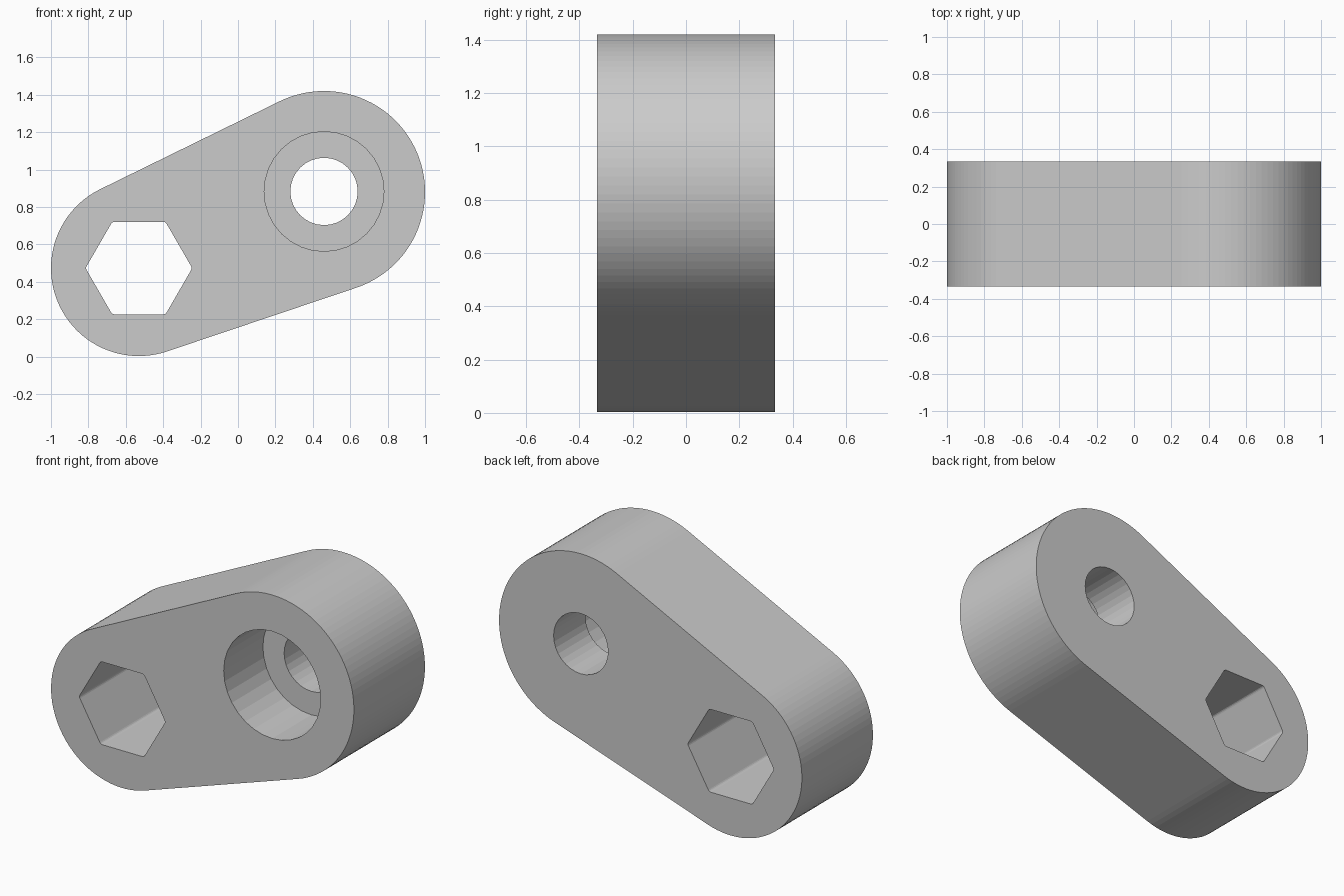
import bpy, bmesh, math

if "Cube" in bpy.data.objects:
    bpy.data.objects.remove(bpy.data.objects["Cube"])

HALF = 0.335                        # half the plate thickness
SMALL = (-0.53, 0.473, 0.47)        # x, z, radius of the hex end
BIG = (0.46, 0.88, 0.54)            # x, z, radius of the bored end

grey = bpy.data.materials.new("light grey")
grey.diffuse_color = (0.6, 0.6, 0.6, 1)
grey.use_nodes = True
grey.node_tree.nodes["Principled BSDF"].inputs["Base Color"].default_value = grey.diffuse_color


def arc(x, z, r, a0, a1, n):
    return [(x + r * math.cos(a0 + (a1 - a0) * i / n),
             z + r * math.sin(a0 + (a1 - a0) * i / n)) for i in range(n + 1)]


def prism(name, points, y0, y1):
    """Extrude an x-z outline from y0 to y1."""
    bm = bmesh.new()
    face = bm.faces.new([bm.verts.new((x, y0, z)) for x, z in points])
    ext = bmesh.ops.extrude_face_region(bm, geom=[face])
    moved = [g for g in ext["geom"] if isinstance(g, bmesh.types.BMVert)]
    bmesh.ops.translate(bm, verts=moved, vec=(0, y1 - y0, 0))
    bmesh.ops.recalc_face_normals(bm, faces=bm.faces)
    mesh = bpy.data.meshes.new(name)
    bm.to_mesh(mesh)
    bm.free()
    mesh.materials.append(grey)
    obj = bpy.data.objects.new(name, mesh)
    bpy.context.collection.objects.link(obj)
    return obj


def circle(x, z, r, n):
    return arc(x, z, r, 0, 2 * math.pi, n)[:-1]


# Link body: two end arcs joined by their common tangents
dx, dz = BIG[0] - SMALL[0], BIG[1] - SMALL[1]
tilt = math.atan2(dz, dx)
spread = math.acos((SMALL[2] - BIG[2]) / math.hypot(dx, dz))
outline = arc(*BIG, tilt - spread, tilt + spread, 52)
outline += arc(*SMALL, tilt + spread, tilt + 2 * math.pi - spread, 44)
body = prism("link_body", outline, -HALF, HALF)

# Hexagonal socket with slightly rounded corners
apothem, fillet = 0.247, 0.02
hexagon = []
for k in range(6):
    a = math.radians(60 * k)
    r = (apothem - fillet) / math.cos(math.pi / 6)
    hexagon += arc(SMALL[0] + r * math.cos(a), SMALL[1] + r * math.sin(a),
                   fillet, a - math.pi / 6, a + math.pi / 6, 3)

# Cutters: hex socket, through hole, front counterbore
bx, bz = BIG[0], BIG[1] + 0.003
cutters = [
    prism("hex_cutter", hexagon, -0.5, 0.5),
    prism("bore_cutter", circle(bx, bz, 0.18, 32), -0.5, 0.5),
    prism("counterbore_cutter", circle(bx, bz, 0.32, 32), -0.5, -HALF + 0.37),
]
for cutter in cutters:
    cutter.hide_render = True
    mod = body.modifiers.new(cutter.name, "BOOLEAN")
    mod.operation = "DIFFERENCE"
    mod.solver = "EXACT"
    mod.object = cutter

# Bake the cuts and remove the cutters
bpy.context.view_layer.update()
deps = bpy.context.evaluated_depsgraph_get()
result = bpy.data.meshes.new_from_object(body.evaluated_get(deps))
body.modifiers.clear()
body.data = result
result.materials.clear()
result.materials.append(grey)
for face in result.polygons:
    face.material_index = 0
for cutter in cutters:
    bpy.data.objects.remove(cutter)
